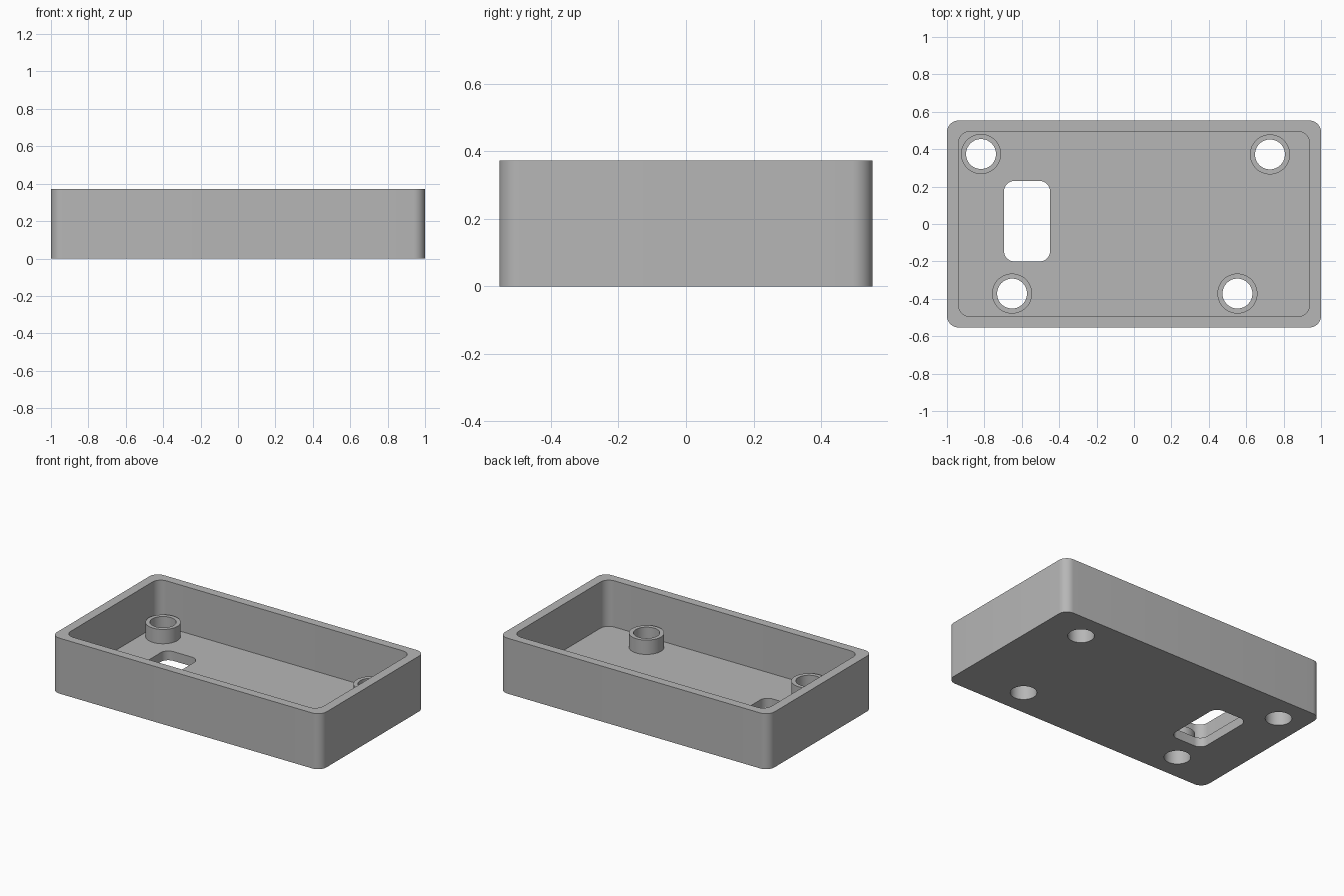
import bpy, bmesh
from math import pi, cos, sin

cube = bpy.data.objects.get("Cube")
if cube:
    bpy.data.objects.remove(cube, do_unlink=True)

# Main dimensions
HALF_X, HALF_Y, HEIGHT = 1.0, 0.553, 0.372
WALL, FLOOR, CORNER = 0.062, 0.062, 0.062
BOSS_R, HOLE_R, BOSS_TOP = 0.107, 0.08, 0.158

grey = bpy.data.materials.new("light_grey")
grey.use_nodes = True
GREY = (0.47, 0.47, 0.47, 1)
grey.diffuse_color = GREY
grey.node_tree.nodes["Principled BSDF"].inputs["Base Color"].default_value = GREY


def prism(name, centre, half_x, half_y, radius, z0, z1, steps=10):
    """Upright prism with rounded corners; a cylinder when radius fills it."""
    bm = bmesh.new()
    verts = []
    for i, (sx, sy) in enumerate(((1, 1), (-1, 1), (-1, -1), (1, -1))):
        for k in range(steps + 1):
            a = (i + k / steps) * pi / 2
            x = centre[0] + sx * (half_x - radius) + radius * cos(a)
            y = centre[1] + sy * (half_y - radius) + radius * sin(a)
            verts.append(bm.verts.new((x, y, z0)))
    bmesh.ops.remove_doubles(bm, verts=verts, dist=0.0001)
    base = bm.faces.new(bm.verts)
    top = bmesh.ops.extrude_face_region(bm, geom=[base], use_keep_orig=True)
    moved = [v for v in top["geom"] if isinstance(v, bmesh.types.BMVert)]
    bmesh.ops.translate(bm, verts=moved, vec=(0, 0, z1 - z0))
    bmesh.ops.recalc_face_normals(bm, faces=bm.faces)
    mesh = bpy.data.meshes.new(name)
    bm.to_mesh(mesh)
    bm.free()
    mesh.materials.append(grey)
    obj = bpy.data.objects.new(name, mesh)
    bpy.context.collection.objects.link(obj)
    return obj


def select(obj):
    bpy.ops.object.select_all(action="DESELECT")
    obj.select_set(True)
    bpy.context.view_layer.objects.active = obj


def cut(obj, cutter):
    mod = obj.modifiers.new("cut", "BOOLEAN")
    mod.operation, mod.solver, mod.object = "DIFFERENCE", "EXACT", cutter
    select(obj)
    bpy.ops.object.modifier_apply(modifier=mod.name)
    bpy.data.objects.remove(cutter, do_unlink=True)


def cylinder(name, centre, radius, z0, z1):
    return prism(name, centre, radius, radius, radius, z0, z1, 12)


# Open tray with walls and floor
tray = prism("tray", (0, 0), HALF_X, HALF_Y, CORNER, 0, HEIGHT)
cut(tray, prism("cavity", (0, 0), HALF_X - WALL, HALF_Y - WALL + 0.004,
                CORNER, FLOOR, HEIGHT + 0.1))

# Rounded slot through the floor
cut(tray, prism("slot", (-0.572, 0.015), 0.123, 0.215, 0.055, -0.1, FLOOR + 0.1))

# Screw bosses with holes through the floor
bosses = {
    "boss_back_right": (-0.818, 0.374),
    "boss_back_left": (0.727, 0.372),
    "boss_front_right": (-0.652, -0.372),
    "boss_front_left": (0.553, -0.372),
}
parts = [tray]
for name, centre in bosses.items():
    boss = cylinder(name, centre, BOSS_R, FLOOR, BOSS_TOP)
    for target in (tray, boss):
        cut(target, cylinder("drill", centre, HOLE_R, -0.1, HEIGHT))
    parts.append(boss)

# Smooth the rounded corners and bores, keep the edges sharp
for obj in parts:
    select(obj)
    bpy.ops.object.shade_smooth_by_angle(angle=pi / 6)
